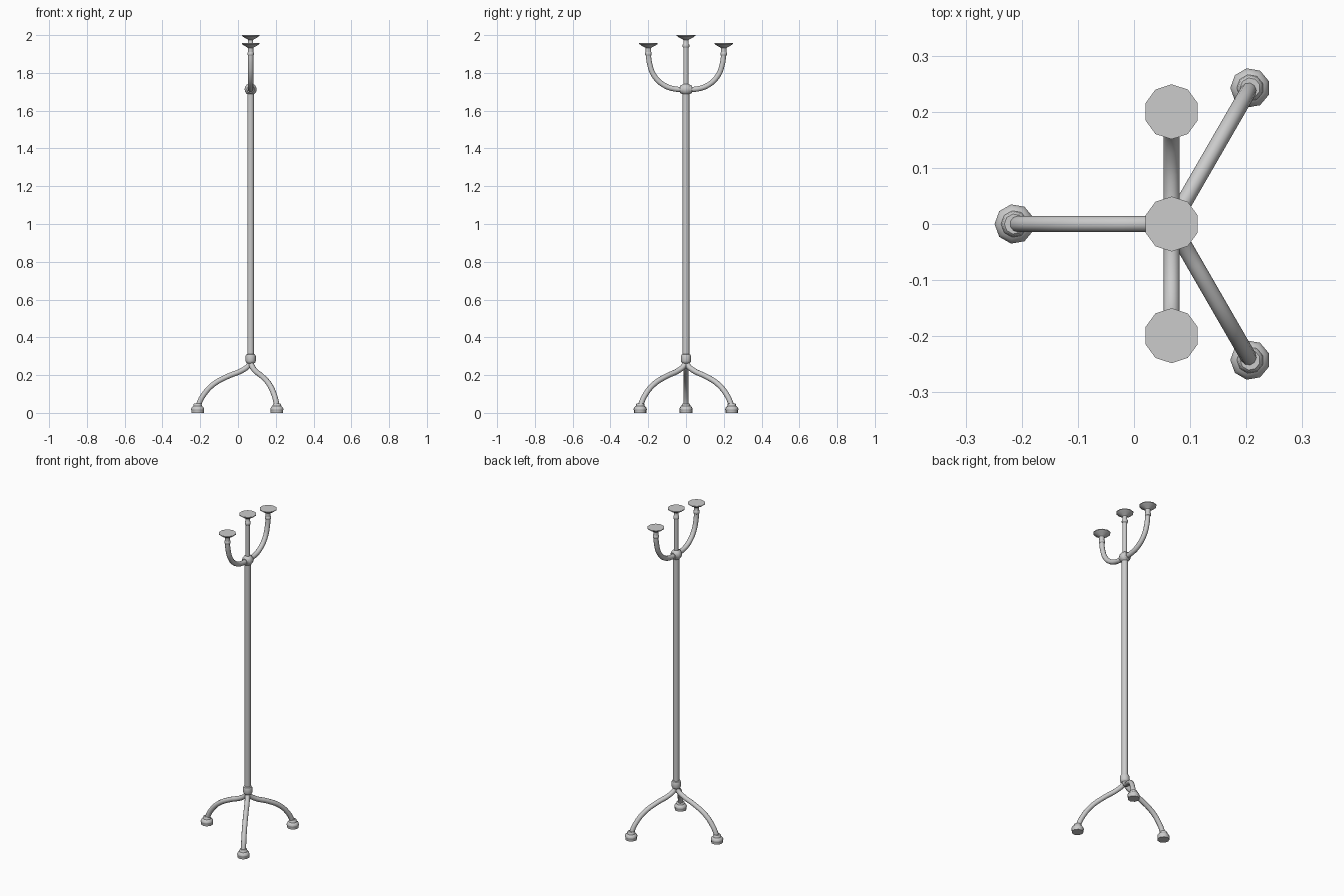
import bpy, bmesh, math
from mathutils import Matrix, Vector

if "Cube" in bpy.data.objects:
    bpy.data.objects.remove(bpy.data.objects["Cube"])

AX = 0.067  # x of the upright's axis


def lathe(name, profile, sides, loc, rot=None, phase=0.0):
    """Spin (radius, height) pairs about z, cap both ends."""
    bm = bmesh.new()
    rings = [[bm.verts.new((r * math.cos(phase + 2 * math.pi * i / sides),
                            r * math.sin(phase + 2 * math.pi * i / sides), z))
              for i in range(sides)] for r, z in profile]
    for a, b in zip(rings, rings[1:]):
        for i in range(sides):
            j = (i + 1) % sides
            bm.faces.new((a[i], a[j], b[j], b[i]))
    bm.faces.new(rings[0][::-1])
    bm.faces.new(rings[-1])
    me = bpy.data.meshes.new(name)
    bm.to_mesh(me)
    bm.free()
    ob = bpy.data.objects.new(name, me)
    bpy.context.collection.objects.link(ob)
    ob.matrix_world = Matrix.Translation(loc) @ (rot or Matrix())
    finish(ob)
    return ob


def finish(ob):
    bpy.ops.object.select_all(action='DESELECT')
    ob.select_set(True)
    bpy.context.view_layer.objects.active = ob
    bpy.ops.object.shade_smooth_by_angle(angle=math.radians(40))


def tube(name, pts, radius, angle):
    """Round bar through (outward, height) points, turned about the axis."""
    cu = bpy.data.curves.new(name, 'CURVE')
    cu.dimensions = '3D'
    cu.bevel_depth = radius
    cu.bevel_resolution = 3
    cu.resolution_u = 4
    cu.use_fill_caps = True
    sp = cu.splines.new('BEZIER')
    sp.bezier_points.add(len(pts) - 1)
    for p, (r, z) in zip(sp.bezier_points, pts):
        p.co = (AX + r * math.cos(angle), r * math.sin(angle), z)
        p.handle_left_type = p.handle_right_type = 'AUTO'
    ob = bpy.data.objects.new(name, cu)
    bpy.context.collection.objects.link(ob)
    bpy.ops.object.select_all(action='DESELECT')
    ob.select_set(True)
    bpy.context.view_layer.objects.active = ob
    bpy.ops.object.convert(target='MESH')
    finish(bpy.context.view_layer.objects.active)


# upright pole and slimmer central stem
lathe("pole", [(0.018, 0.29), (0.018, 1.71)], 12, (AX, 0, 0))
lathe("center_stem", [(0.0135, 1.71), (0.0135, 1.985)], 10, (AX, 0, 0))

# collar above the legs
lathe("lower_collar", [(0.018, 0.262), (0.024, 0.267), (0.027, 0.275), (0.027, 0.3),
                       (0.024, 0.308), (0.018, 0.311)], 12, (AX, 0, 0))

# rounded hub where the arms branch, with a ring for each arm
hub = [(0.032 * math.cos(a), 0.032 * math.sin(a))
       for a in (math.radians(d) for d in range(-75, 76, 25))]
lathe("arm_hub", hub, 12, (AX, 0, 1.713))
for s, side in ((1, "back"), (-1, "front")):
    lathe("arm_ring_" + side, [(0.024, 0.0), (0.024, 0.024), (0.019, 0.031)], 12,
          (AX, 0, 1.713), Matrix.Rotation(-s * math.pi / 2, 4, 'X'))

# curved arms
arm = [(0.0, 1.713), (0.06, 1.715), (0.12, 1.737), (0.17, 1.787),
       (0.193, 1.85), (0.199, 1.90), (0.2, 1.945)]
for a, side in ((90, "back"), (-90, "front")):
    tube("arm_" + side, arm, 0.0145, math.radians(a))

# candle dishes, ten sided
dish = [(0.014, -0.066), (0.0175, -0.062), (0.0175, -0.05), (0.014, -0.046),
        (0.014, -0.026), (0.02, -0.021), (0.036, -0.013), (0.049, -0.004), (0.049, 0.0)]
for name, y, z in (("center", 0, 2.0), ("back", 0.2, 1.957), ("front", -0.199, 1.957)):
    lathe("dish_" + name, dish, 10, (AX, y, z), phase=math.pi / 2)

# three legs with bell feet
leg = [(0.0, 0.285), (0.008, 0.255), (0.045, 0.225), (0.12, 0.194),
       (0.2, 0.149), (0.25, 0.094), (0.273, 0.05), (0.279, 0.025)]
foot = [(0.034, 0.0), (0.034, 0.014), (0.0355, 0.017), (0.0355, 0.021), (0.031, 0.031),
        (0.024, 0.036), (0.022, 0.046), (0.018, 0.05)]
for i, deg in enumerate((180, 60, -60)):
    a = math.radians(deg)
    tube(f"leg_{i + 1}", leg, 0.0145, a)
    lathe(f"foot_{i + 1}", foot, 9, (AX + 0.28 * math.cos(a), 0.28 * math.sin(a), 0), phase=a)
